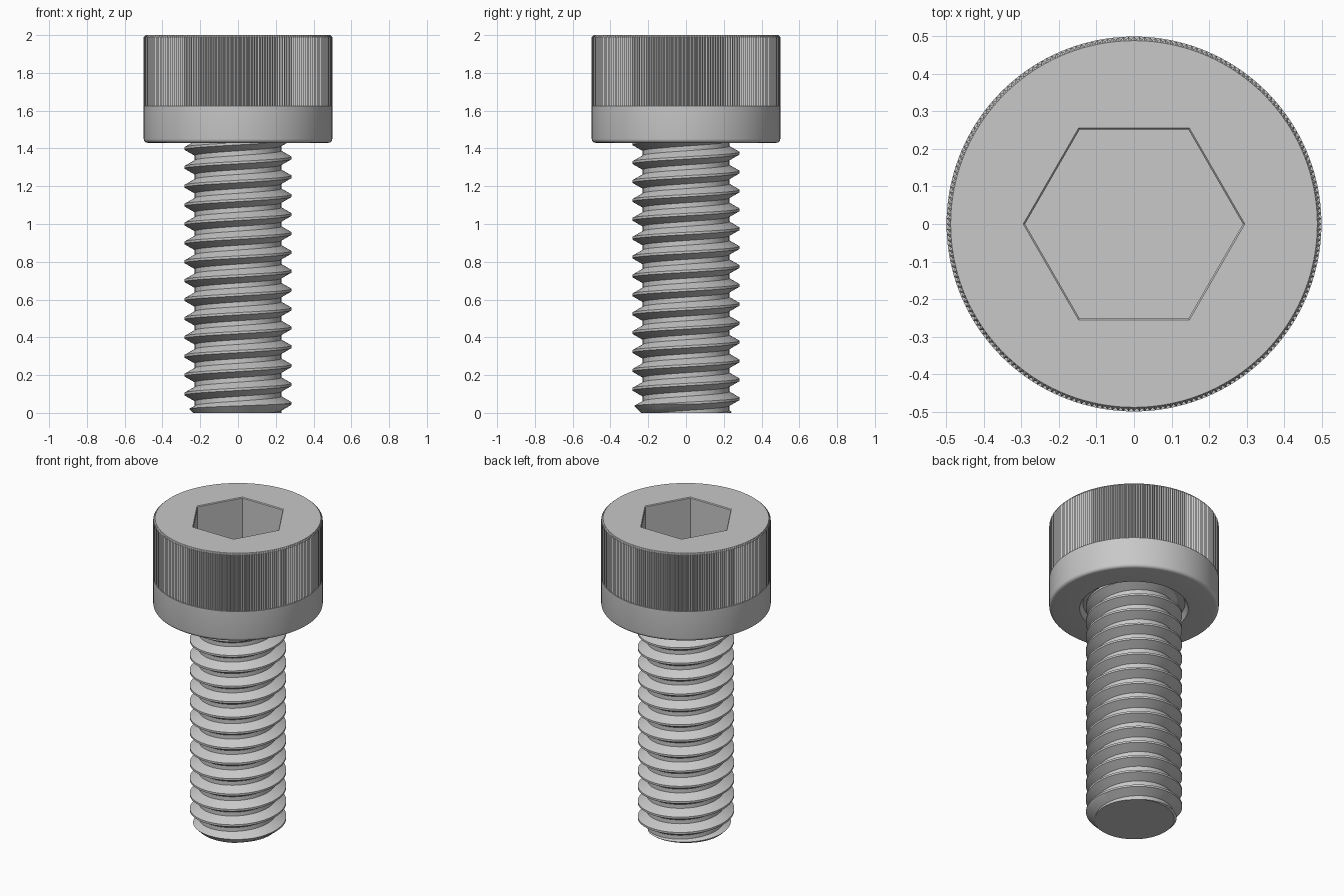
import bpy, bmesh, math

cube = bpy.data.objects.get("Cube")
if cube:
    bpy.data.objects.remove(cube, do_unlink=True)

steel = bpy.data.materials.new("grey steel")
steel.use_nodes = True
colour = (0.58, 0.58, 0.58, 1)
steel.diffuse_color = colour
steel.node_tree.nodes["Principled BSDF"].inputs["Base Color"].default_value = colour


def make_object(name, bm):
    bmesh.ops.recalc_face_normals(bm, faces=bm.faces)
    mesh = bpy.data.meshes.new(name)
    bm.to_mesh(mesh)
    bm.free()
    mesh.materials.append(steel)
    obj = bpy.data.objects.new(name, mesh)
    bpy.context.collection.objects.link(obj)
    return obj


def lathe(name, profile, sides, wobble=None):
    """Revolve (radius, z) points; wobble(level, i, radius) may alter the radius."""
    bm = bmesh.new()
    rings = []
    for level, (r, z) in enumerate(profile):
        ring = []
        for i in range(sides):
            a = math.tau * i / sides
            rr = wobble(level, i, r) if wobble else r
            ring.append(bm.verts.new((rr * math.cos(a), rr * math.sin(a), z)))
        rings.append(ring)
    for low, high in zip(rings, rings[1:]):
        for i in range(sides):
            j = (i + 1) % sides
            bm.faces.new((low[i], low[j], high[j], high[i]))
    bm.faces.new(rings[0][::-1])
    bm.faces.new(rings[-1])
    bmesh.ops.remove_doubles(bm, verts=bm.verts, dist=1e-5)
    return make_object(name, bm)


def activate(obj):
    bpy.ops.object.select_all(action="DESELECT")
    obj.select_set(True)
    bpy.context.view_layer.objects.active = obj


def cut(obj, cutter, operation):
    cutter.hide_render = True
    mod = obj.modifiers.new("cut", "BOOLEAN")
    mod.operation, mod.object, mod.solver = operation, cutter, "EXACT"
    activate(obj)
    bpy.ops.object.modifier_apply(modifier=mod.name)
    bpy.data.objects.remove(cutter, do_unlink=True)


# Cap head: recessed underside, rounded lower rim, plain band, knurled band
HEAD_R, GROOVE_R, RIM_R, RIDGES = 0.499, 0.491, 0.488, 220
FILLET = 0.02
profile = [(0.30, 1.465), (0.32, 1.43)]
for step in range(5):
    a = math.pi / 2 * step / 4
    profile.append((HEAD_R - FILLET + FILLET * math.sin(a),
                    1.43 + FILLET - FILLET * math.cos(a)))
profile.append((HEAD_R, 1.625))
knurl_levels = (len(profile), len(profile) + 1)
profile += [(HEAD_R, 1.625), (HEAD_R, 1.99), (RIM_R, 2.0)]


def knurl(level, i, r):
    return GROOVE_R if level in knurl_levels and i % 2 else r


head = lathe("cap_head", profile, RIDGES * 2, knurl)

# Hexagonal key socket with a slightly broken rim
socket = lathe("socket_cutter", [(0.29, 1.7), (0.29, 1.995), (0.295, 2.0), (0.295, 2.1)], 6)
cut(head, socket, "DIFFERENCE")

# Threaded shank: right-hand helix, sharing edges between turns
PITCH, CREST_R, ROOT_R = 0.1, 0.284, 0.229
CREST_Z, SIDES, TURNS = 0.05, 96, 19
CREST_HALF, ROOT_HALF = PITCH / 16, PITCH / 8
tooth = [(-CREST_HALF, CREST_R), (CREST_HALF, CREST_R),
         (PITCH / 2 - ROOT_HALF, ROOT_R), (PITCH / 2 + ROOT_HALF, ROOT_R)]
N = len(tooth)
bm = bmesh.new()
columns = []
for k in range(SIDES):
    a = math.tau * k / SIDES
    column = []
    for m in range(N * TURNS):
        dz, r = tooth[m % N]
        z = CREST_Z + PITCH * (m // N - 2 + k / SIDES) + dz
        column.append(bm.verts.new((r * math.cos(a), r * math.sin(a), z)))
    columns.append(column)
columns.append(columns[0][N:])
for left, right in zip(columns, columns[1:]):
    for m in range(len(right) - 1):
        bm.faces.new((left[m], right[m], right[m + 1], left[m + 1]))

# Trim both ends flat and close them
for height, direction in ((0, -1), (1.48, 1)):
    result = bmesh.ops.bisect_plane(
        bm, geom=bm.verts[:] + bm.edges[:] + bm.faces[:], dist=1e-6,
        plane_co=(0, 0, height), plane_no=(0, 0, direction), clear_outer=True)
    rim = [e for e in result["geom_cut"] if isinstance(e, bmesh.types.BMEdge)]
    bmesh.ops.holes_fill(bm, edges=rim, sides=0)
shank = make_object("threaded_shank", bm)

# Chamfered tip
envelope = lathe("tip_cutter", [(0.217, -0.02), (0.297, 0.06), (0.297, 1.6)], SIDES)
cut(shank, envelope, "INTERSECT")

for obj in (head, shank):
    activate(obj)
    bpy.ops.object.shade_smooth_by_angle(angle=math.radians(25))
